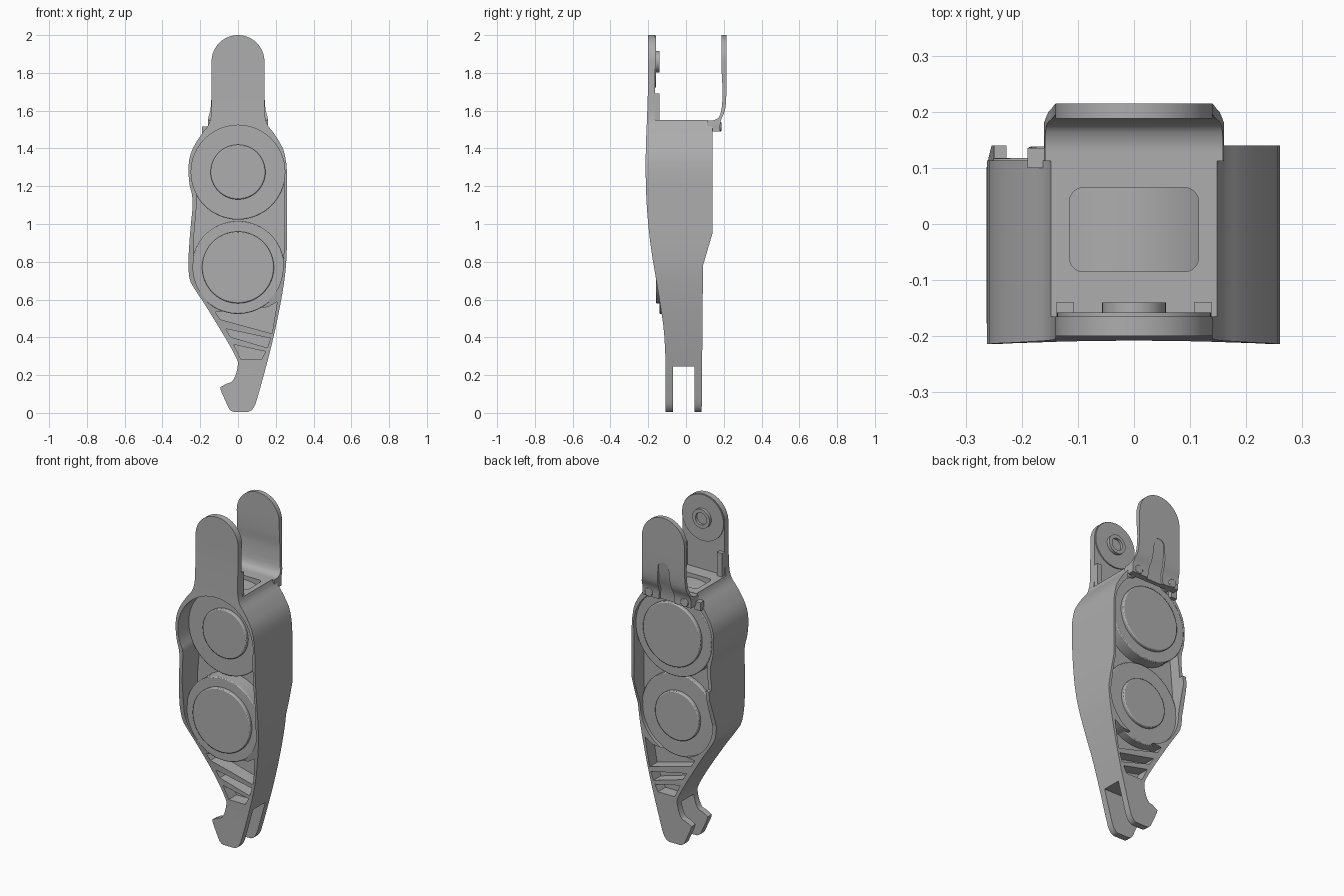
import bpy, bmesh
from math import sin, cos, pi, radians
from mathutils import Vector

cube = bpy.data.objects.get("Cube")
if cube:
    bpy.data.objects.remove(cube, do_unlink=True)

grey = bpy.data.materials.new("satin grey")
grey.use_nodes = True
colour = (0.42, 0.42, 0.42, 1)
grey.diffuse_color = colour
grey.node_tree.nodes["Principled BSDF"].inputs["Base Color"].default_value = colour


def prism(name, pts, axis, a, b):
    """Extrude a 2D outline along an axis from a to b."""
    def place(p, d):
        return {"x": (d, p[0], p[1]), "y": (p[0], d, p[1]), "z": (p[0], p[1], d)}[axis]
    bm = bmesh.new()
    face = bm.faces.new([bm.verts.new(place(p, a)) for p in pts])
    new = bmesh.ops.extrude_face_region(bm, geom=[face])["geom"]
    move = Vector(place((0, 0), b - a))
    bmesh.ops.translate(bm, vec=move, verts=[v for v in new if isinstance(v, bmesh.types.BMVert)])
    bmesh.ops.recalc_face_normals(bm, faces=bm.faces)
    mesh = bpy.data.meshes.new(name)
    bm.to_mesh(mesh)
    bm.free()
    ob = bpy.data.objects.new(name, mesh)
    bpy.context.collection.objects.link(ob)
    mesh.materials.append(grey)
    return ob


def arc(x, z, r, start=0, end=360, n=64):
    full = end - start == 360
    steps = n if full else n + 1
    return [(x + r * cos(radians(start + (end - start) * i / n)),
             z + r * sin(radians(start + (end - start) * i / n))) for i in range(steps)]


def soften(pts, rounds=2):
    """Round an open chain of points by corner cutting."""
    for _ in range(rounds):
        out = [pts[0]]
        for (ax, az), (bx, bz) in zip(pts, pts[1:]):
            out += [(ax * .75 + bx * .25, az * .75 + bz * .25),
                    (ax * .25 + bx * .75, az * .25 + bz * .75)]
        pts = out + [pts[-1]]
    return pts


def rect(u0, u1, v0, v1):
    return [(u0, v0), (u1, v0), (u1, v1), (u0, v1)]


def activate(ob):
    bpy.ops.object.select_all(action="DESELECT")
    ob.select_set(True)
    bpy.context.view_layer.objects.active = ob


def combine(ob, other, op="DIFFERENCE"):
    mod = ob.modifiers.new("combine", "BOOLEAN")
    mod.operation, mod.object, mod.solver = op, other, "EXACT"
    activate(ob)
    bpy.ops.object.modifier_apply(modifier=mod.name)
    bpy.data.objects.remove(other, do_unlink=True)


def finish(ob, bevel=0):
    if bevel:
        mod = ob.modifiers.new("edge", "BEVEL")
        mod.width, mod.segments, mod.limit_method = bevel, 2, "ANGLE"
    activate(ob)
    bpy.ops.object.shade_smooth_by_angle(angle=radians(30))


UP, LOW, EAR = 1.275, 0.77, 1.86   # heights of upper drive, lower drive and ear pivot

# Frame: front outline crossed with side outline
right = soften([(.01, .005), (.08, .005), (.115, .12), (.19, .4), (.245, .68), (.26, .85),
                (.26, 1.1), (.26, 1.36), (.2, 1.47), (.14, 1.54), (.14, 1.7), (.14, EAR)])
left = soften([(-.14, EAR), (-.14, 1.7), (-.14, 1.54), (-.2, 1.47), (-.262, 1.36), (-.262, 1.22),
               (-.235, 1.13), (-.255, .95), (-.268, .72), (-.22, .64), (-.175, .575),
               (-.002, .29), (0, .24), (-.025, .165), (-.06, .155)])
hook = [(-.095, .135)] + soften([(-.09, .115), (-.065, .06), (-.04, .005), (.01, .005)])[:-1]
frame = prism("frame", right + arc(0, EAR, .14, 0, 180, 32)[1:-1] + left + hook, "y", -.3, .3)
front_edge = soften([(-.108, -.01), (-.108, .38), (-.14, .6), (-.2, .95), (-.218, 1.3), (-.2, 1.7), (-.2, 2.01)])
side = front_edge + [(-.165, 2.01), (-.165, 1.55), (.14, 1.55), (.14, .95), (.09, .78), (.083, -.01)]
combine(frame, prism("side_shape", side, "x", -.4, .4), "INTERSECT")
combine(frame, prism("low_back_edge", rect(-.4, .16, .113, .3), "z", 1.0, 1.6))

# Bores and the space between the drives, leaving a middle web
middle = [(-.236, .77), (-.232, .95), (-.216, 1.13), (-.237, UP), (.243, UP), (.247, .9), (.236, .77)]
for y0, y1 in ((-.4, -.05), (.045, .4)):
    combine(frame, prism("middle_space", middle, "y", y0, y1))
    combine(frame, prism("upper_bore", arc(0, UP, .248), "y", y0, y1))
    combine(frame, prism("lower_bore", arc(0, LOW, .238), "y", y0, y1))

# Slanted pockets between ribs on both faces
pockets = [[(-.12, .535), (-.095, .495), (.18, .42), (.208, .59), (.16, .56)],
           [(-.065, .445), (-.04, .402), (.155, .345), (.172, .395)],
           [(-.022, .362), (.015, .285), (.125, .285), (.145, .325)]]
for pts in pockets:
    for y0, y1 in ((-.3, -.035), (.015, .3)):
        combine(frame, prism("pocket", pts, "y", y0, y1))

# Fork slot at the foot and opening in the top
combine(frame, prism("fork_slot", rect(-.07, .045, -.1, .245), "x", -.4, .4))
opening = []
for cx, cy, start in ((.09, .04, 0), (-.09, .04, 90), (-.09, -.06, 180), (.09, -.06, 270)):
    opening += arc(cx, cy, .025, start, start + 90, 6)
combine(frame, prism("top_opening", opening, "z", 1.4, 1.7))
finish(frame)

# Front ear details: pivot pad, ring boss and side ribs
finish(prism("ear_pad", arc(0, EAR, .137), "y", -.18, -.158))
boss = prism("ear_boss", arc(0, EAR, .057, n=32), "y", -.17, -.14)
combine(boss, prism("boss_hole", arc(0, EAR, .036, n=32), "y", -.155, -.1))
finish(boss)
for s, word in ((-1, "right"), (1, "left")):
    finish(prism("ear_rib_" + word, rect(*sorted((s * .107, s * .139)), 1.54, 1.69), "y", -.19, -.14))

# Drives: casing with a raised cap on each end
for name, z, r, y0, y1, front_cap, back_cap in (
        ("upper_drive", UP, .252, -.11, .118, .145, .19),
        ("lower_drive", LOW, .246, -.14, .068, .19, .145)):
    finish(prism(name + "_casing", arc(0, z, r), "y", y0, y1), .005)
    finish(prism(name + "_front_cap", arc(0, z, front_cap), "y", y0 - .02, y0 + .01), .006)
    finish(prism(name + "_back_cap", arc(0, z, back_cap), "y", y1 - .01, y1 + .02), .006)

# Back bracket: curved plate with a rounded top and a tapered groove
outer = soften([(.215, 2.01), (.215, 1.72), (.21, 1.6), (.182, 1.55), (.18, 1.49)])
inner = soften([(.112, 1.548), (.15, 1.548), (.185, 1.57), (.197, 1.7), (.188, 1.78), (.188, 2.01)])
bracket = prism("back_bracket", outer + [(.142, 1.49), (.112, 1.515)] + inner, "x", -.3, .3)
flank = soften([(.16, 1.48), (.16, 1.56), (.14, 1.62), (.14, EAR)])
shape = flank + arc(0, EAR, .14, 0, 180, 32)[1:-1] + [(-x, z) for x, z in reversed(flank)]
combine(bracket, prism("bracket_shape", shape, "y", 0, .4), "INTERSECT")
groove = prism("groove", [(.25, 1.75), (.213, 1.74), (.202, 1.66), (.192, 1.6), (.168, 1.55),
                          (.168, 1.45), (.25, 1.45)], "x", -.1, .1)
arch = [(-.06, 1.4), (.06, 1.4)] + arc(0, 1.7, .035, 0, 180, 16)
combine(groove, prism("arch", arch, "y", 0, .4), "INTERSECT")
combine(bracket, groove)
finish(bracket)

# Bracket screws and side tab
for s, word in ((-1, "right"), (1, "left")):
    finish(prism("bracket_screw_" + word, arc(s * .118, 1.515, .025, n=24), "y", .11, .187), .003)
finish(prism("bracket_tab", rect(-.19, -.15, 1.465, 1.515), "y", .1, .135))
